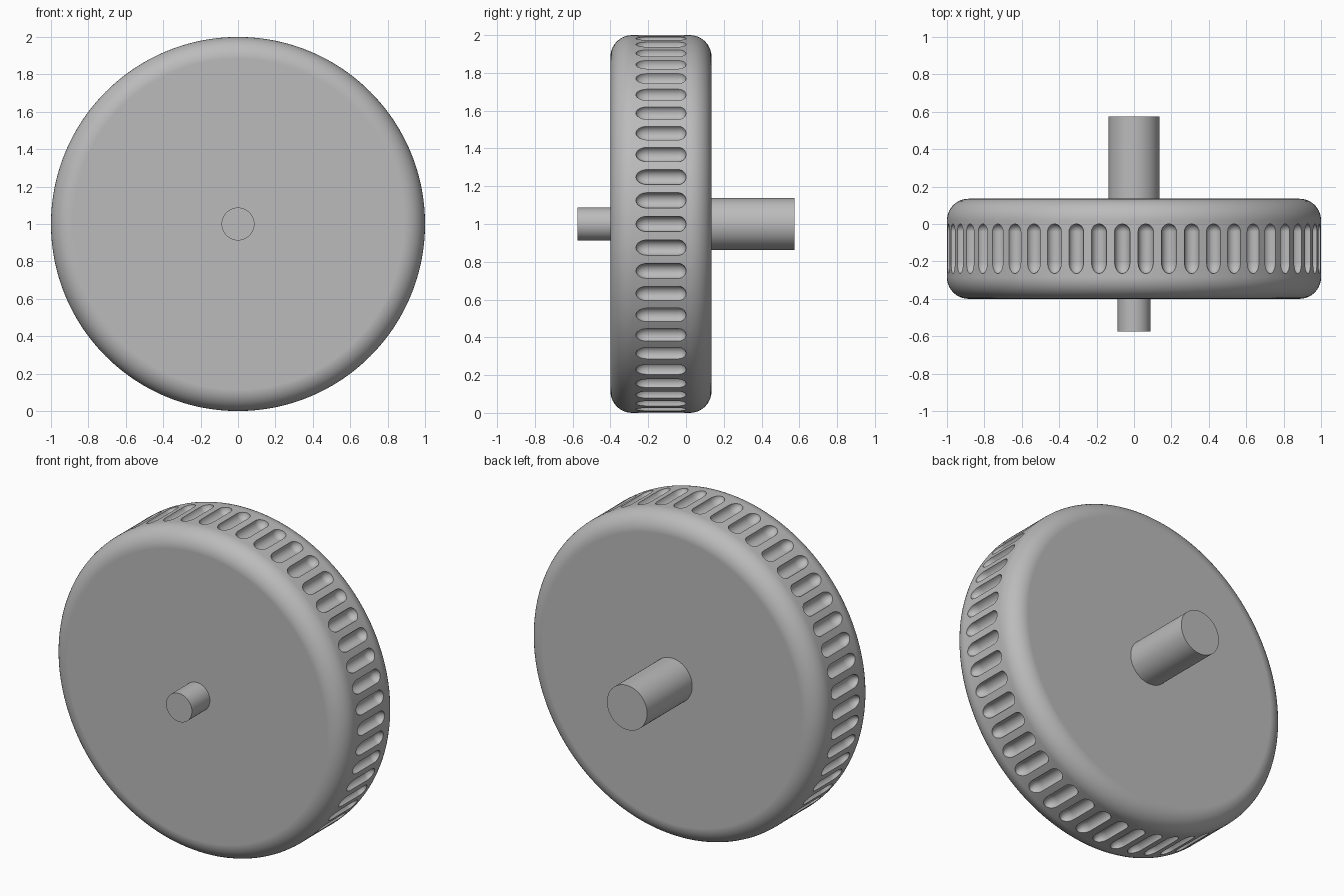
import bpy, bmesh, math
from mathutils import Matrix, Vector

if "Cube" in bpy.data.objects:
    bpy.data.objects.remove(bpy.data.objects["Cube"])

grey = bpy.data.materials.new("plain_grey")
grey.diffuse_color = (0.5, 0.5, 0.5, 1)
grey.use_nodes = True
grey.node_tree.nodes["Principled BSDF"].inputs["Base Color"].default_value = grey.diffuse_color
HUB = Vector((0, 0, 1))


def new_object(name, bm):
    bmesh.ops.recalc_face_normals(bm, faces=bm.faces)
    mesh = bpy.data.meshes.new(name)
    bm.to_mesh(mesh)
    bm.free()
    mesh.materials.append(grey)
    obj = bpy.data.objects.new(name, mesh)
    bpy.context.collection.objects.link(obj)
    return obj


def revolve(bm, profile, sides, spin=Matrix.Identity(4)):
    """Turn (y, radius) points about the y axis and cap both ends."""
    rings = []
    for y, r in profile:
        rings.append([bm.verts.new(spin @ Vector((
            r * math.cos(2 * math.pi * i / sides), y,
            r * math.sin(2 * math.pi * i / sides)))) for i in range(sides)])
    for a, b in zip(rings, rings[1:]):
        for i in range(sides):
            j = (i + 1) % sides
            bm.faces.new((a[i], a[j], b[j], b[i]))
    bm.faces.new(rings[0])
    bm.faces.new(rings[-1])


def smooth(obj):
    bpy.ops.object.select_all(action='DESELECT')
    obj.select_set(True)
    bpy.context.view_layer.objects.active = obj
    bpy.ops.object.shade_smooth_by_angle(angle=math.radians(30))


def arc(cy, cr, ry, rr, start, end, steps):
    return [(cy + ry * math.cos(t), cr + rr * math.sin(t)) for t in
            (math.radians(start + (end - start) * i / steps) for i in range(steps + 1))]


# Wheel body with rounded shoulders
F = 0.115
bm = bmesh.new()
revolve(bm, arc(-0.40 + F, 1 - F, F, F, 180, 90, 10) + arc(0.135 - F, 1 - F, F, F, 90, 0, 10), 200)
wheel = new_object("wheel", bm)
wheel.location = HUB

# Capsule cutters for the fifty rim slots
SLOTS, W = 50, 0.041
capsule = arc(-0.265 + 0.06, 0, 0.06, W, 177, 90, 7) + arc(-W, 0, W, W, 90, 3, 7)
bm = bmesh.new()
for k in range(SLOTS):
    spin = Matrix.Rotation(2 * math.pi * k / SLOTS, 4, 'Y') @ Matrix.Translation((1, 0, 0))
    revolve(bm, capsule, 24, spin)
cutter = new_object("slot_cutter", bm)
cutter.location = HUB
cutter.hide_render = True

cut = wheel.modifiers.new("slots", 'BOOLEAN')
cut.operation = 'DIFFERENCE'
cut.solver = 'EXACT'
cut.object = cutter
bpy.context.view_layer.objects.active = wheel
bpy.ops.object.modifier_apply(modifier=cut.name)
bpy.data.objects.remove(cutter)
smooth(wheel)
wheel.modifiers.new("flat_face_normals", 'WEIGHTED_NORMAL').keep_sharp = True

# Stub axles: thin at the front, thick at the back
for name, y0, y1, r in (("front_axle", -0.575, -0.39, 0.088),
                        ("rear_axle", 0.125, 0.575, 0.137)):
    bm = bmesh.new()
    revolve(bm, [(y0, r), (y1, r)], 64)
    axle = new_object(name, bm)
    axle.location = HUB
    smooth(axle)
